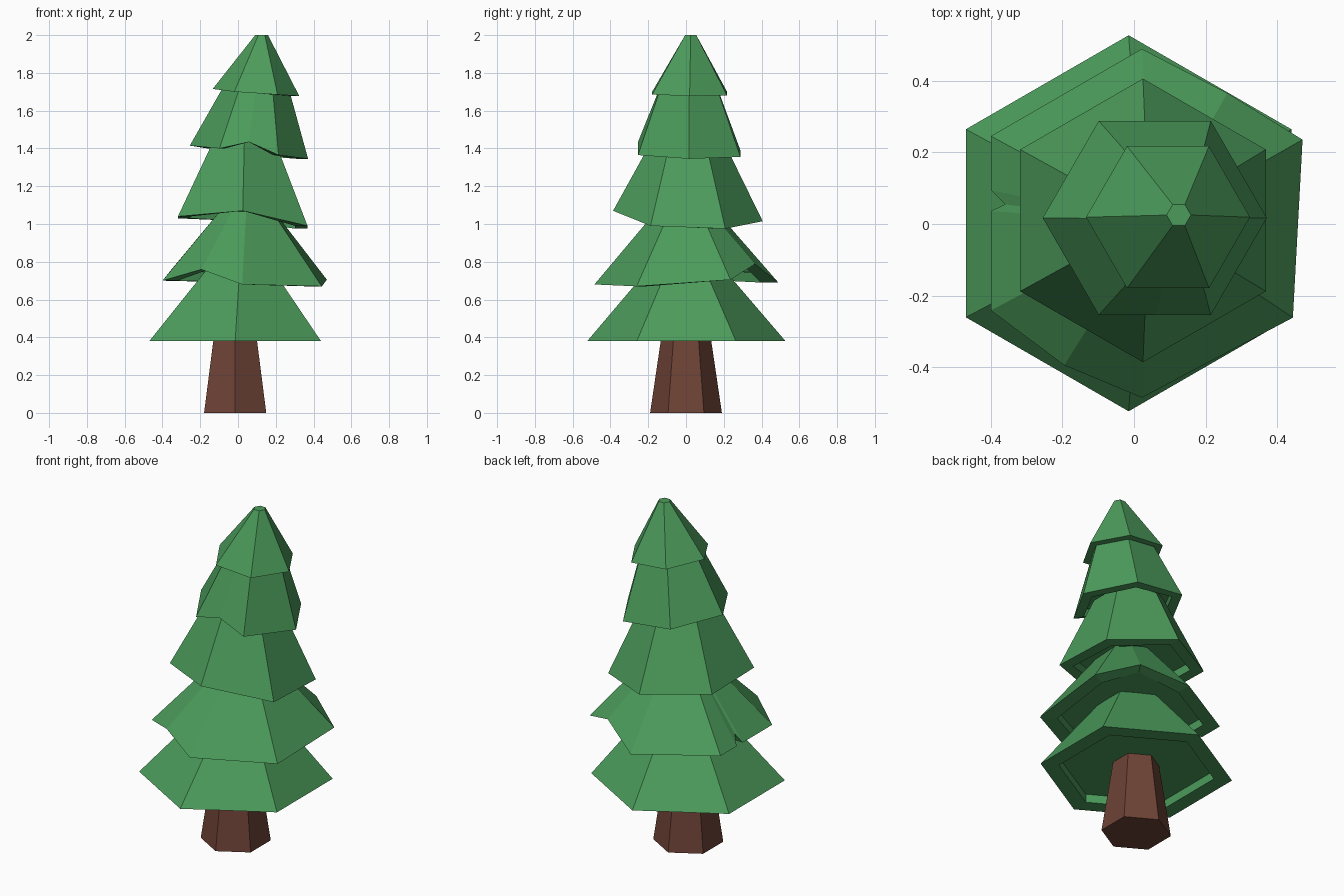
import bpy
import bmesh
from math import radians, cos, sin
from mathutils import Vector

cube = bpy.data.objects.get("Cube")
if cube:
    bpy.data.objects.remove(cube, do_unlink=True)


def make_material(name, colour):
    mat = bpy.data.materials.new(name)
    mat.use_nodes = True
    mat.diffuse_color = (*colour, 1)
    mat.node_tree.nodes["Principled BSDF"].inputs["Base Color"].default_value = (*colour, 1)
    return mat


leaf_green = make_material("leaf_green", (0.072, 0.33, 0.105))
bark_brown = make_material("bark_brown", (0.155, 0.055, 0.037))


def make_object(name, bm, material):
    bmesh.ops.recalc_face_normals(bm, faces=bm.faces)
    mesh = bpy.data.meshes.new(name)
    bm.to_mesh(mesh)
    bm.free()
    mesh.materials.append(material)
    obj = bpy.data.objects.new(name, mesh)
    bpy.context.collection.objects.link(obj)
    return obj


def bridge(bm, lower, upper):
    count = len(lower)
    for i in range(count):
        j = (i + 1) % count
        bm.faces.new((lower[i], lower[j], upper[j], upper[i]))


def hexagon(centre, radius, start, heights):
    points = []
    for i, z in enumerate(heights):
        a = radians(start + 60 * i)
        points.append(Vector((centre[0] + radius * cos(a), centre[1] + radius * sin(a), z)))
    return points


def shrink(points, centre, new_centre, factor, z=None):
    """Scale an outline about its centre and move it, optionally flattening it."""
    result = []
    for p in points:
        x = new_centre[0] + (p.x - centre[0]) * factor
        y = new_centre[1] + (p.y - centre[1]) * factor
        result.append(Vector((x, y, p.z if z is None else z)))
    return result


def branch_tier(name, centre, radius, start, heights, top_centre, top_z, taper,
                notches=(), nudges=()):
    """Six-sided skirt with an uneven rim and a shallow recess underneath.
    Each notch is (edge, fraction along it, push inwards, lift)."""
    corners = hexagon(centre, radius, start, heights)
    for index, shift in nudges:
        corners[index] += Vector(shift)
    middle = Vector((*centre, 0))
    rim = []
    for i, corner in enumerate(corners):
        rim.append(corner)
        for edge, fraction, push, lift in notches:
            if edge == i:
                p = corner.lerp(corners[(i + 1) % 6], fraction)
                inward = middle - p
                inward.z = 0
                rim.append(p + inward.normalized() * push + Vector((0, 0, lift)))

    inner = shrink(rim, centre, centre, 0.81)
    ceiling = [p + Vector((0, 0, 0.05)) for p in inner]
    top = shrink(rim, centre, top_centre, taper, top_z)

    bm = bmesh.new()
    loops = [[bm.verts.new(p) for p in ring] for ring in (ceiling, inner, rim, top)]
    for lower, upper in zip(loops, loops[1:]):
        bridge(bm, lower, upper)
    bm.faces.new(loops[0])
    bm.faces.new(loops[-1])
    return make_object(name, bm, leaf_green)


# Trunk: tapered six-sided post
trunk_centre = (-0.015, 0)
foot = hexagon(trunk_centre, 0.19, -90, [0] * 6)
bm = bmesh.new()
base = [bm.verts.new(p) for p in foot]
head = [bm.verts.new(p) for p in shrink(foot, trunk_centre, trunk_centre, 0.65, 0.45)]
bridge(bm, base, head)
bm.faces.new(base)
bm.faces.new(head)
make_object("trunk", bm, bark_brown)

# Branch tiers, from the ground up
branch_tier("lowest_branches", (-0.015, 0.002), 0.525, -90, [0.38] * 6,
            top_centre=(0.01, 0), top_z=0.78, taper=0.35)

branch_tier("lower_branches", (0.022, 0.002), 0.487, -90,
            [0.68, 0.67, 0.705, 0.69, 0.7, 0.7],
            top_centre=(0.045, 0), top_z=1.1, taper=0.27,
            notches=[(2, 0.48, -0.01, 0.09),
                     (4, 0.31, 0, 0), (4, 0.38, 0.04, 0.05), (4, 0.43, 0, 0),
                     (5, 0.52, -0.03, 0.07)],
            nudges=[(1, (0, -0.02, 0)), (2, (0.027, -0.01, 0))])

branch_tier("middle_branches", (0.025, 0.01), 0.396, -90,
            [1.07, 0.99, 0.975, 1.015, 1.03, 1.04],
            top_centre=(0.035, 0.01), top_z=1.5, taper=0.4)

branch_tier("upper_branches", (0.058, 0.017), 0.313, -120,
            [1.4, 1.365, 1.345, 1.355, 1.39, 1.415],
            top_centre=(0.105, 0.015), top_z=1.8, taper=0.45,
            notches=[(0, 0.5, 0, 0.052)])

branch_tier("treetop", (0.095, 0.019), 0.229, -120,
            [1.7, 1.685, 1.678, 1.68, 1.7, 1.715],
            top_centre=(0.125, 0.025), top_z=2.0, taper=0.148)
